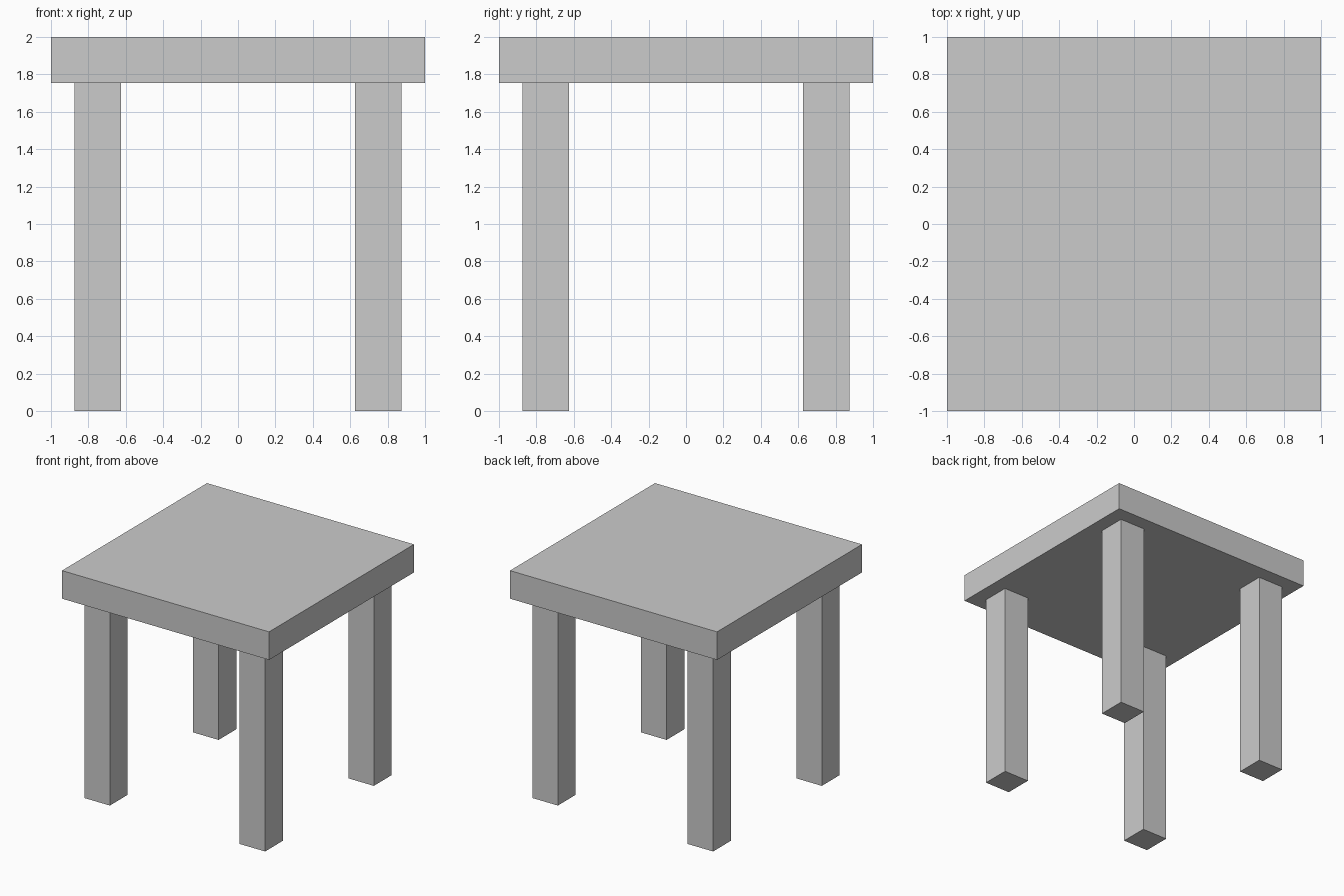
import bpy

if "Cube" in bpy.data.objects:
    bpy.data.objects.remove(bpy.data.objects["Cube"])

TOP_Z = 1.755      # underside of the table top
LEG_POS = 0.75     # leg centre offset
LEG_W = 0.247


def box(name, centre, size):
    bpy.ops.mesh.primitive_cube_add(size=1, location=centre)
    ob = bpy.context.object
    ob.name = name
    ob.scale = size
    bpy.ops.object.transform_apply(location=False, rotation=False, scale=True)
    return ob


# Table top
box("table_top", (0, 0, (TOP_Z + 2) / 2), (2, 2, 2 - TOP_Z))

# Four square legs
for y_name, sy in (("front", -1), ("back", 1)):
    for x_name, sx in (("left", -1), ("right", 1)):
        box(f"{y_name}_{x_name}_leg",
            (sx * LEG_POS, sy * LEG_POS, TOP_Z / 2),
            (LEG_W, LEG_W, TOP_Z))
